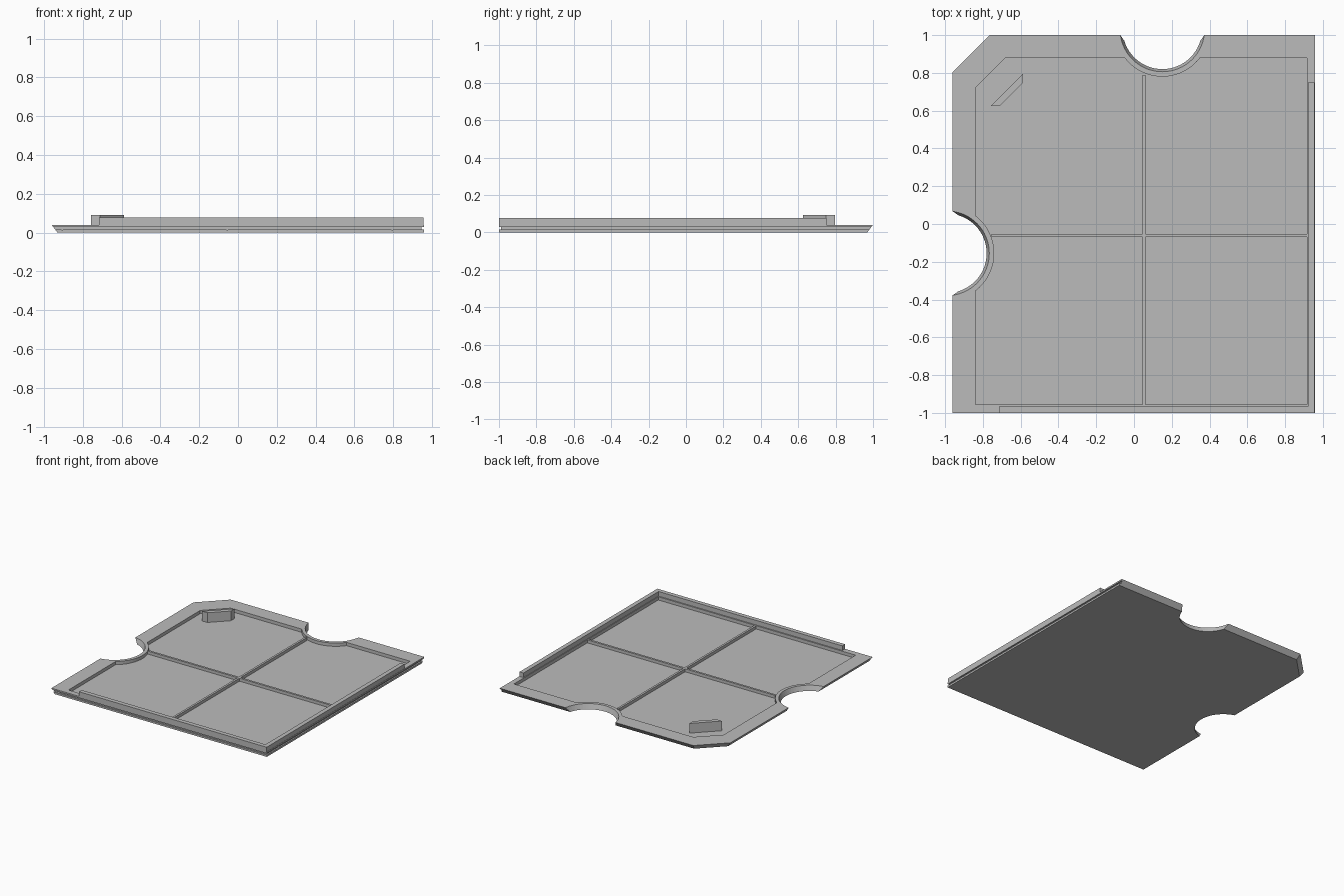
import bpy, bmesh, math
from mathutils import Vector, Matrix

cube = bpy.data.objects.get("Cube")
if cube:
    bpy.data.objects.remove(cube, do_unlink=True)

gray = bpy.data.materials.new("plain gray")
gray.use_nodes = True
COLOR = (0.5, 0.5, 0.5, 1)
gray.diffuse_color = COLOR
gray.node_tree.nodes["Principled BSDF"].inputs["Base Color"].default_value = COLOR

RIM, FLOOR, WALL = 0.04, 0.014, 0.077
BACK_NOTCH, LEFT_NOTCH = Vector((0.15, 1.03)), Vector((-0.99, -0.155))


def loft(name, lower, upper, z0, z1):
    """Solid between two outlines with matching corners."""
    bm = bmesh.new()
    a = [bm.verts.new((x, y, z0)) for x, y in lower]
    b = [bm.verts.new((x, y, z1)) for x, y in upper]
    n = len(a)
    bm.faces.new(a[::-1])
    bm.faces.new(b)
    for i in range(n):
        j = (i + 1) % n
        bm.faces.new((a[i], a[j], b[j], b[i]))
    bmesh.ops.recalc_face_normals(bm, faces=bm.faces)
    me = bpy.data.meshes.new(name)
    bm.to_mesh(me)
    bm.free()
    me.materials.append(gray)
    ob = bpy.data.objects.new(name, me)
    bpy.context.collection.objects.link(ob)
    return ob


def prism(name, outline, z0, z1):
    return loft(name, outline, outline, z0, z1)


def box(name, x0, x1, y0, y1, z0, z1):
    return prism(name, [(x0, y0), (x1, y0), (x1, y1), (x0, y1)], z0, z1)


def circle(center, r, n=64):
    return [(center.x + r * math.cos(math.tau * i / n),
             center.y + r * math.sin(math.tau * i / n)) for i in range(n)]


def arc(center, r, start, end, n=18):
    return [(center.x + r * math.cos(start + (end - start) * i / n),
             center.y + r * math.sin(start + (end - start) * i / n)) for i in range(n + 1)]


def cut(target, cutter):
    cutter.hide_render = True
    mod = target.modifiers.new("cut", "BOOLEAN")
    mod.operation = "DIFFERENCE"
    mod.solver = "EXACT"
    mod.object = cutter
    bpy.context.view_layer.objects.active = target
    bpy.ops.object.modifier_apply(modifier=mod.name)
    bpy.data.objects.remove(cutter, do_unlink=True)


# Base plate: undercut on the left, back and clipped corner
top = [(-0.96, -1), (0.957, -1), (0.957, 1), (-0.765, 1), (-0.96, 0.805)]
bottom = [(-0.93, -1), (0.957, -1), (0.957, 0.97), (-0.753, 0.97), (-0.93, 0.793)]
plate = loft("base_plate", bottom, top, 0, RIM)

# Finger notches, slightly wider at the top
for c in (BACK_NOTCH, LEFT_NOTCH):
    cut(plate, loft("notch_cutter", circle(c, 0.203), circle(c, 0.231), -0.02, 0.06))

# Recess that runs around the notches
R = 0.25
back_a = math.asin((BACK_NOTCH.y - 0.88) / R)
left_a = math.acos((-0.84 - LEFT_NOTCH.x) / R)
recess = [(-0.84, -0.955), (0.915, -0.955), (0.915, 0.88)]
recess += arc(BACK_NOTCH, R, -back_a, -math.pi + back_a)
recess += [(-0.68, 0.88), (-0.84, 0.72)]
recess += arc(LEFT_NOTCH, R, left_a, -left_a)
cut(plate, prism("recess_cutter", recess, FLOOR, 0.1))

# Joining grooves along the front and right edges, with small pin pockets
cut(plate, box("groove_cutter", -1.1, 1.1, -1.1, -0.988, 0.015, 0.028))
cut(plate, box("groove_cutter", 0.946, 1.1, -1.1, 1.1, 0.015, 0.028))
for i in (-1, 0, 1):
    for spot, axis in (((-0.055 + 0.85 * i, -1, 0.022), "X"),
                       ((0.957, 0.05 + 0.89 * i, 0.022), "Y")):
        pin = prism("pin_cutter", circle(Vector((0, 0)), 0.008, 12), -0.018, 0.018)
        pin.data.transform(Matrix.Translation(spot) @ Matrix.Rotation(math.pi / 2, 4, axis))
        cut(plate, pin)

# Raised L-shaped wall on the front and right edges
prism("edge_wall", [(-0.715, -1), (0.955, -1), (0.955, 0.75), (0.92, 0.75),
                    (0.92, -0.965), (-0.715, -0.965)], RIM - 0.003, WALL)

# Crossing ribs on the recess floor
z0 = FLOOR - 0.004
prism("cross_ribs", [(0.045, -0.957), (0.062, -0.957), (0.062, -0.07), (0.917, -0.07),
                     (0.917, -0.053), (0.062, -0.053), (0.062, 0.79), (0.045, 0.79),
                     (0.045, -0.053), (-0.755, -0.053), (-0.755, -0.07), (0.045, -0.07)],
      z0, RIM - 0.002)

# Diagonal grip block near the clipped corner
prism("grip_block", [(-0.758, 0.625), (-0.71, 0.625), (-0.587, 0.748), (-0.587, 0.797)],
      z0, 0.092)
